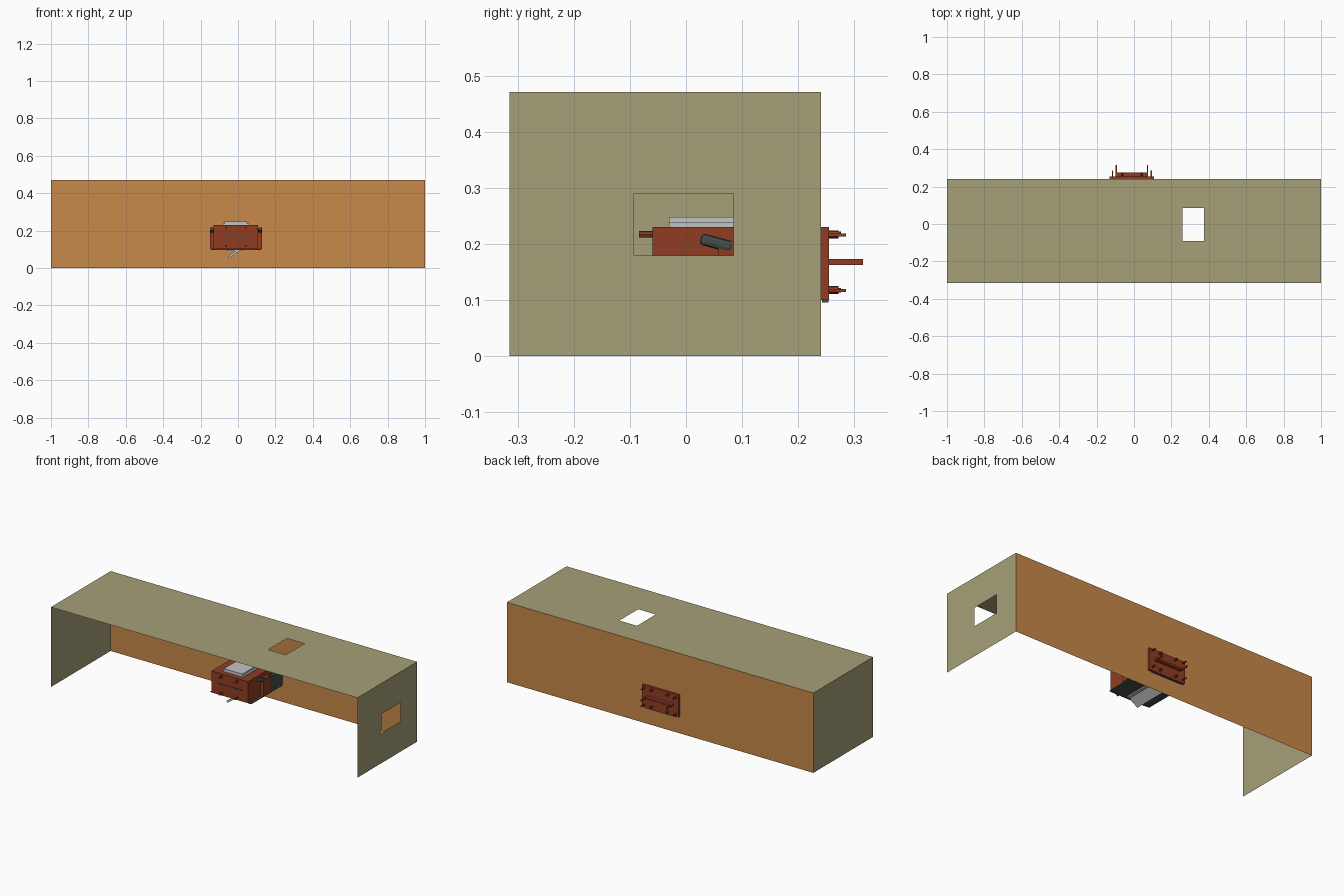
import bpy, bmesh, math
from mathutils import Matrix, Vector

if "Cube" in bpy.data.objects:
    bpy.data.objects.remove(bpy.data.objects["Cube"])

def mat(name, c):
    m = bpy.data.materials.new(name)
    m.diffuse_color = (*c, 1)
    m.use_nodes = True
    m.node_tree.nodes["Principled BSDF"].inputs["Base Color"].default_value = m.diffuse_color
    return m

ORANGE = mat("orange wall", (0.58, 0.25, 0.068))
KHAKI = mat("khaki casing", (0.38, 0.35, 0.19))
RED = mat("rust red", (0.28, 0.046, 0.016))
GREY = mat("light grey", (0.56, 0.55, 0.56))
DARK = mat("dark green grey", (0.055, 0.075, 0.065))

def finish(name, bm, m):
    me = bpy.data.meshes.new(name)
    bm.to_mesh(me)
    bm.free()
    me.materials.append(m)
    ob = bpy.data.objects.new(name, me)
    bpy.context.collection.objects.link(ob)
    return ob

def box(name, x, y, z, m, tilt=0, axis='X'):
    """Box from (min, max) ranges, optionally tilted about its centre."""
    bm = bmesh.new()
    bmesh.ops.create_cube(bm, size=1)
    ctr = Vector([sum(r) / 2 for r in (x, y, z)])
    size = [r[1] - r[0] for r in (x, y, z)]
    bmesh.ops.scale(bm, vec=size, verts=bm.verts)
    bmesh.ops.transform(bm, matrix=Matrix.Translation(ctr) @ Matrix.Rotation(tilt, 4, axis), verts=bm.verts)
    return finish(name, bm, m)

def bolt(name, x, z, y0, y1, r, m):
    bm = bmesh.new()
    bmesh.ops.create_cone(bm, cap_ends=True, segments=8, radius1=r, radius2=r, depth=abs(y1 - y0))
    bmesh.ops.transform(bm, matrix=Matrix.Translation((x, (y0 + y1) / 2, z)) @ Matrix.Rotation(math.pi / 2, 4, 'X'), verts=bm.verts)
    return finish(name, bm, m)

def sheet(name, us, vs, place, m, hole=False):
    """Flat sheet on a grid of u, v lines; the middle cell may be left open."""
    bm = bmesh.new()
    g = [[bm.verts.new(place(u, v)) for v in vs] for u in us]
    for i in range(len(us) - 1):
        for j in range(len(vs) - 1):
            if not (hole and i == 1 and j == 1):
                bm.faces.new((g[i][j], g[i + 1][j], g[i + 1][j + 1], g[i][j + 1]))
    return finish(name, bm, m)

# Outer casing: back wall, roof and two ends
F, B, H = -0.315, 0.241, 0.471
sheet("back_wall", (1, -1), (0, H), lambda u, v: (u, B, v), ORANGE)
sheet("roof", (-1, 0.26, 0.375, 1), (F, -0.09, 0.085, B), lambda u, v: (u, v, H), KHAKI, True)
sheet("right_end", (F, -0.093, 0.085, B), (0, 0.179, 0.29, H), lambda u, v: (1, u, v), KHAKI, True)
sheet("left_end", (B, F), (0, H), lambda u, v: (-1, u, v), KHAKI)

# Central unit: body, floor sheet, back plate
C = -0.011
box("unit_body", (C - 0.119, C + 0.119), (-0.06, 0.24), (0.103, 0.23), RED)
box("unit_floor", (C - 0.133, C + 0.133), (-0.05, 0.24), (0.097, 0.103), DARK)
box("back_plate", (C - 0.119, C + 0.119), (0.24, 0.255), (0.1, 0.23), RED)
box("back_plate_foot", (C - 0.1, C + 0.1), (0.242, 0.254), (0.096, 0.1), DARK)
box("front_slot", (C - 0.08, C + 0.08), (-0.063, -0.06), (0.165, 0.17), DARK)

# Grey stack on top and tilted chute plates underneath
box("top_slab_lower", (C - 0.07, C + 0.07), (-0.03, 0.2), (0.23, 0.238), GREY)
box("top_slab_upper", (C - 0.06, C + 0.06), (-0.03, 0.2), (0.238, 0.248), GREY)
box("chute_plate", (-0.06, 0.035), (-0.03, 0.2), (0.079, 0.091), GREY, -math.radians(36), 'Y')
box("chute_cover", (-0.06, 0.02), (-0.03, 0.2), (0.09, 0.097), GREY)

for s in (-1, 1):
    def rng(a, b):
        return tuple(sorted((C + s * a, C + s * b)))
    # Side clamps and dark tilted handles
    box("side_clamp", rng(0.119, 0.138), (0.057, 0.12), (0.103, 0.205), RED)
    box("side_liner", rng(0.119, 0.134), (0.12, 0.24), (0.103, 0.19), DARK)
    h = box("side_handle", rng(0.119, 0.14), (0.025, 0.085), (0.191, 0.212), DARK, -math.radians(15))
    bev = h.modifiers.new("round", 'BEVEL')
    bev.width, bev.segments = 0.007, 2
    # End pins of the back bar
    box("bar_pin", rng(0.08, 0.087), (0.255, 0.315), (0.162, 0.173), RED)
    for z, d in ((0.217, -1), (0.118, 1)):
        # Front bolts and back bolts with nubs, plus outer pins
        bolt("front_bolt", C + s * 0.052, z, -0.084, -0.06, 0.006, RED)
        bolt("back_bolt", C + s * 0.052, z, 0.255, 0.272, 0.007, RED)
        bolt("back_bolt_nub", C + s * 0.052, z - d * 0.001, 0.272, 0.276, 0.004, DARK)
        box("outer_pin", rng(0.1, 0.107), (0.255, 0.285), (z - 0.004, z + 0.002), RED)
box("back_bar", (C - 0.08, C + 0.08), (0.255, 0.275), (0.162, 0.173), RED)
